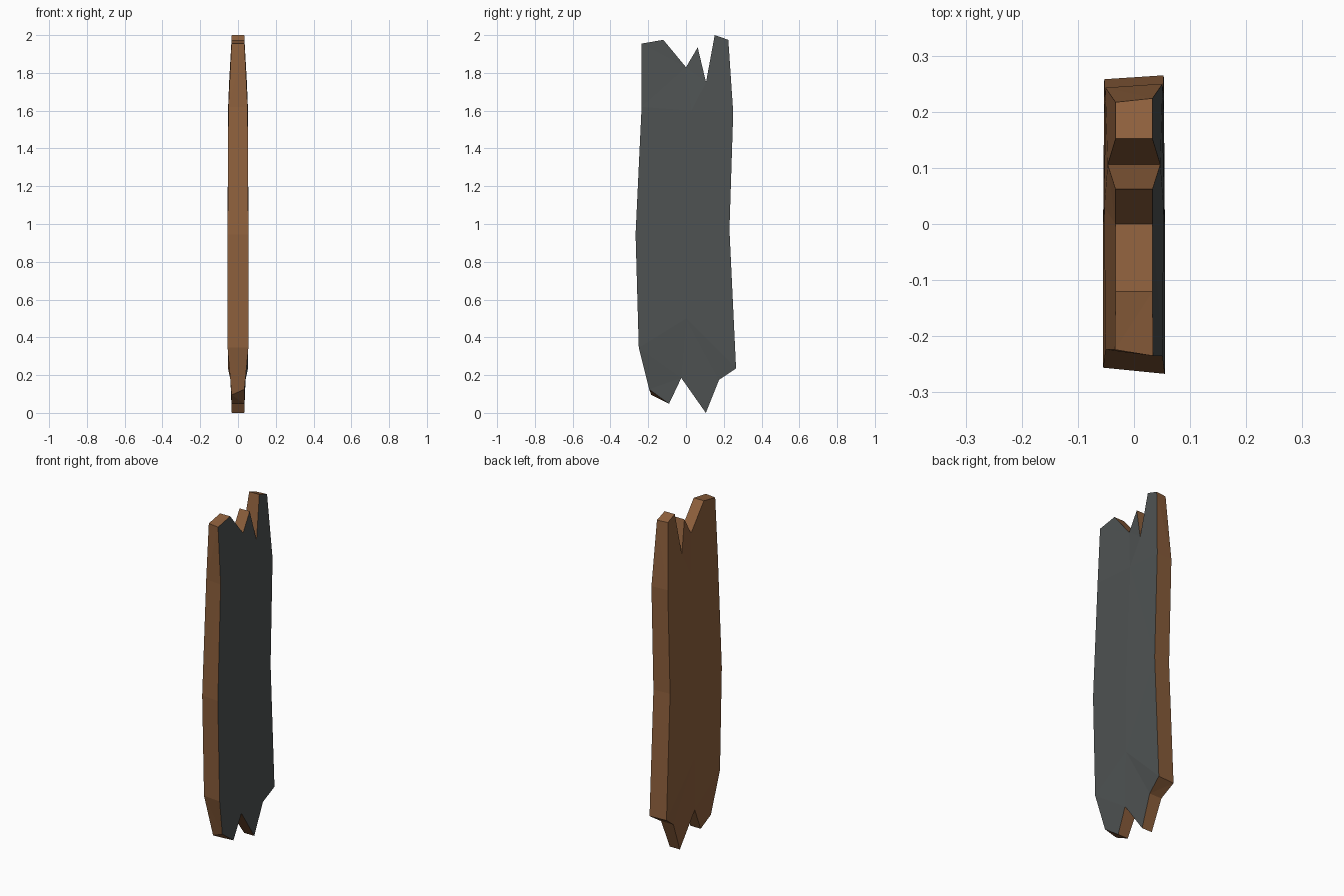
import bpy, bmesh

if "Cube" in bpy.data.objects:
    bpy.data.objects.remove(bpy.data.objects["Cube"])

# Plank outline seen from +x, clockwise from top left: y, z, half thickness
OUTLINE = [
    (-0.235, 1.955, .034), (-0.12, 1.975, .033), (0.0, 1.83, .033), (0.062, 1.935, .033),
    (0.106, 1.75, .047), (0.152, 2.0, .033), (0.224, 1.975, .033),      # splintered top
    (0.25, 1.59, .051), (0.23, 0.97, .052), (0.265, 0.235, .053),       # right edge
    (0.175, 0.175, .040), (0.105, 0.0, .033), (-0.025, 0.185, .040),
    (-0.09, 0.048, .033), (-0.195, 0.125, .034),                        # splintered bottom
    (-0.25, 0.345, .055), (-0.267, 0.945, .055), (-0.235, 1.62, .051),  # left edge
]
CENTRES = [(0.03, 1.6, .053), (0.0, 0.96, .055), (0.0, 0.5, .055)]
N = len(OUTLINE)
C1, C2, C3 = N, N + 1, N + 2
PANELS = [
    [0, 1, 2, 3, 4, 5, 6, 7, C1, 17],          # top end
    [17, C1, C2, 16], [C1, 7, 8, C2],          # upper body
    [16, C2, C3, 15], [C2, 8, 9, C3],          # lower body
    [15, C3, 9, 10, 11, 12, 13, 14],           # bottom end
]


def material(name, rgb):
    m = bpy.data.materials.new(name)
    m.diffuse_color = (*rgb, 1)
    m.use_nodes = True
    m.node_tree.nodes["Principled BSDF"].inputs["Base Color"].default_value = m.diffuse_color
    return m


bm = bmesh.new()
front, back = [], []
for i, (y, z, t) in enumerate(OUTLINE + CENTRES):
    front.append(bm.verts.new((t, y, z)))
    # the back outline is slightly narrower, with one longer lower corner
    yb = y + 0.011 if y < -0.19 else y - 0.007 if y > 0.2 else y
    back.append(bm.verts.new((-t, yb, z - 0.03 if i == 14 else z)))

# Painted face and bare wood face
for p in PANELS:
    bm.faces.new([front[i] for i in reversed(p)]).material_index = 1
    bm.faces.new([back[i] for i in p]).material_index = 0

# Broken edges all the way round
for i in range(N):
    j = (i + 1) % N
    bm.faces.new([front[i], front[j], back[j], back[i]])

bmesh.ops.recalc_face_normals(bm, faces=bm.faces)
bmesh.ops.triangulate(bm, faces=bm.faces[:])

mesh = bpy.data.meshes.new("broken_plank")
bm.to_mesh(mesh)
bm.free()
mesh.materials.append(material("brown wood", (0.27, 0.117, 0.046)))
mesh.materials.append(material("grey paint", (0.077, 0.085, 0.085)))
plank = bpy.data.objects.new("broken_plank", mesh)
bpy.context.collection.objects.link(plank)
